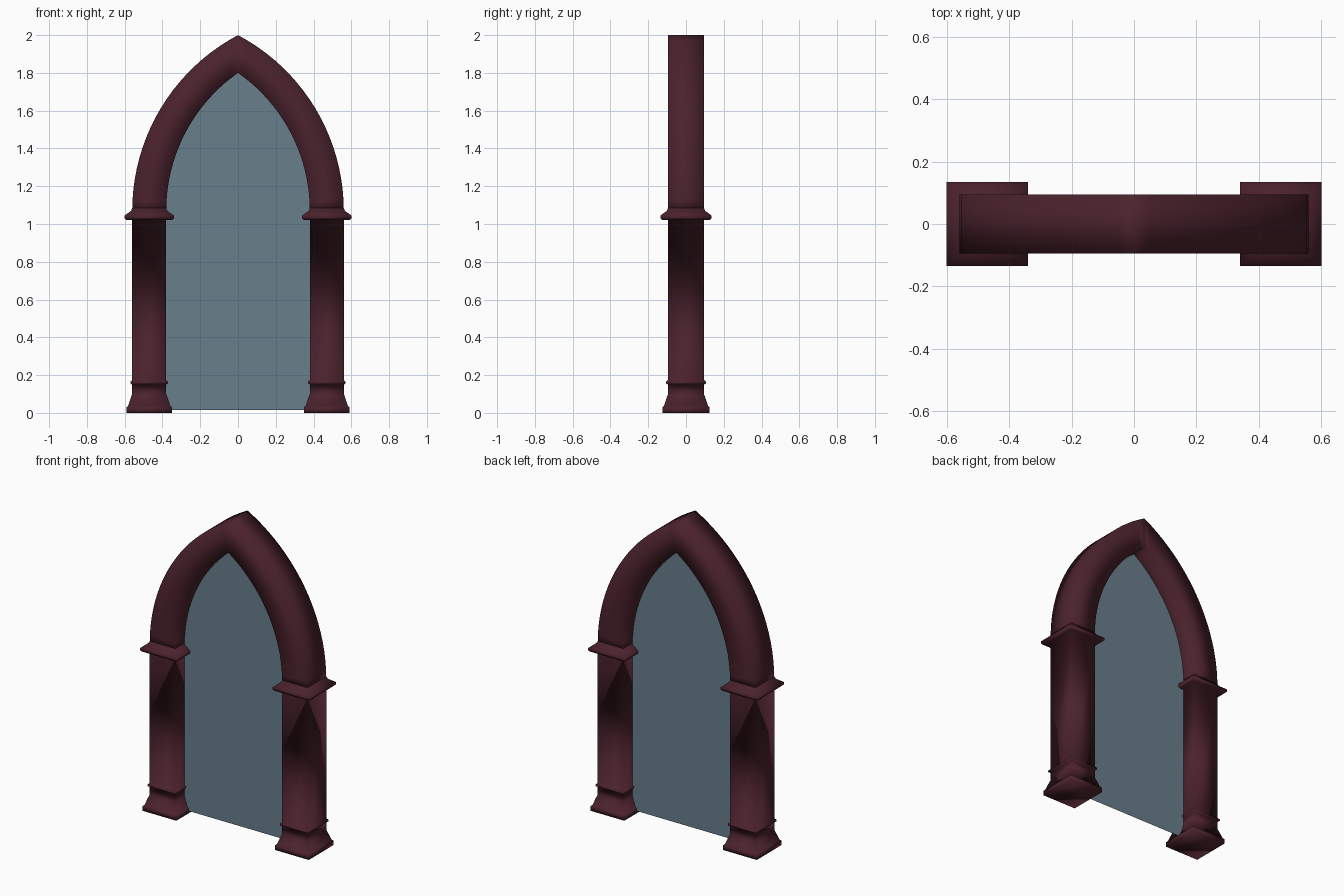
import bpy, bmesh, math

if "Cube" in bpy.data.objects:
    bpy.data.objects.remove(bpy.data.objects["Cube"])

def material(name, rgba):
    m = bpy.data.materials.new(name)
    m.diffuse_color = rgba
    m.use_nodes = True
    m.node_tree.nodes["Principled BSDF"].inputs["Base Color"].default_value = m.diffuse_color
    return m

STONE = material("dark_red_stone", (0.07, 0.016, 0.025, 1))
GLASS = material("blue_grey_glass", (0.14, 0.21, 0.26, 0.85))

CX, HX, HY = 0.47, 0.09, 0.095      # pillar centre and half sizes
SPRING = 1.07                       # height where the arch starts

def finish(name, bm, mat, smooth=True):
    bmesh.ops.recalc_face_normals(bm, faces=bm.faces)
    me = bpy.data.meshes.new(name)
    bm.to_mesh(me)
    bm.free()
    for p in me.polygons:
        p.use_smooth = smooth
    me.materials.append(mat)
    ob = bpy.data.objects.new(name, me)
    bpy.context.collection.objects.link(ob)
    return ob

def loft(name, rings, mat):
    """Skin a list of four-cornered rings and cap both ends."""
    bm = bmesh.new()
    vs = [[bm.verts.new(c) for c in r] for r in rings]
    for a, b in zip(vs, vs[1:]):
        for i in range(4):
            j = (i + 1) % 4
            bm.faces.new((a[i], a[j], b[j], b[i]))
    bm.faces.new(vs[0])
    bm.faces.new(vs[-1])
    return finish(name, bm, mat)

def stepped(name, cx, profile):
    """Square moulding from (overhang, height) pairs."""
    rings = []
    for o, z in profile:
        x, y = HX + o, HY + o
        rings.append([(cx - x, -y, z), (cx + x, -y, z), (cx + x, y, z), (cx - x, y, z)])
    return loft(name, rings, STONE)

def arc(x0, top, n=20):
    """Right half of a pointed arch, from the spring point to the apex."""
    h = top - SPRING
    r = (x0 * x0 + h * h) / (2 * x0)
    end = math.asin(h / r)
    return [(x0 - r + r * math.cos(end * i / n), SPRING + r * math.sin(end * i / n))
            for i in range(n + 1)]

# Pillars with moulded foot, ring and capital
PILLAR = [(.03, 0), (.03, .03), (.022, .036), (.006, .085), (0, .1), (0, .15),
          (.01, .156), (.01, .165), (0, .175), (0, 1.02)]
CAPITAL = [(.03, 1.02), (.04, 1.03), (.04, 1.045), (.006, 1.07), (0, 1.085)]
for side, s in (("left", -1), ("right", 1)):
    stepped(side + "_pillar", s * CX, PILLAR + CAPITAL)

# Pointed arch
def both(pts):
    return pts + [(-x, z) for x, z in pts[-2::-1]]

outer = both(arc(CX + HX, 2.0))
inner = both(arc(CX - HX, 1.8))
loft("pointed_arch",
     [[(xi, -HY, zi), (xo, -HY, zo), (xo, HY, zo), (xi, HY, zi)]
      for (xi, zi), (xo, zo) in zip(inner, outer)], STONE)

# Glass pane filling the opening
bm = bmesh.new()
pane = [(-CX + HX, 0.015), (CX - HX, 0.015)] + inner
bm.faces.new([bm.verts.new((x, 0, z)) for x, z in pane])
finish("glass_pane", bm, GLASS, smooth=False)
